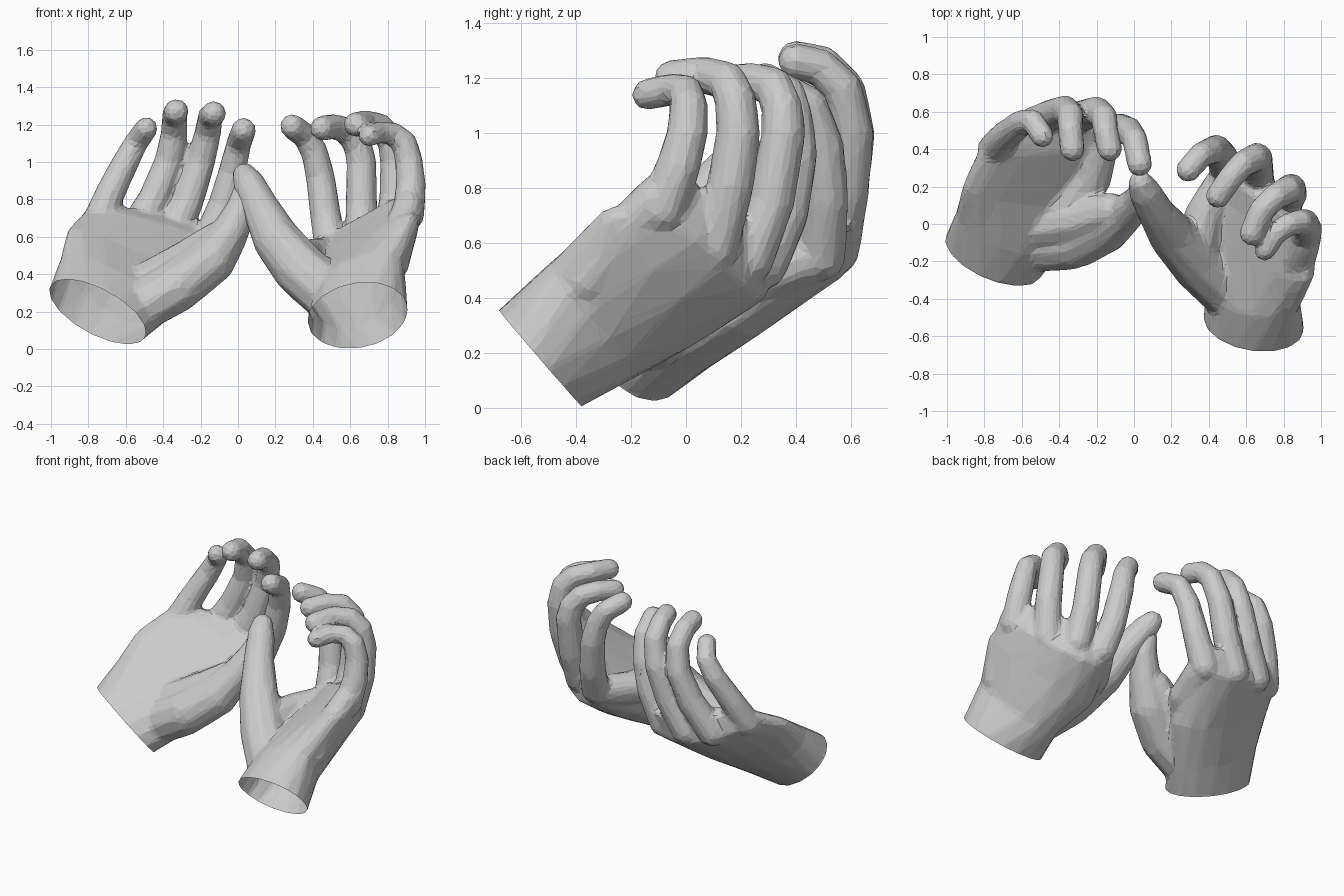
import bpy, bmesh, math
from mathutils import Vector as V

if "Cube" in bpy.data.objects:
    bpy.data.objects.remove(bpy.data.objects["Cube"])


def digit(bm, pts):
    """Chain of hulled balls (x, y, z, radius): a finger, thumb or pad."""
    for a, b in zip(pts, pts[1:]):
        part = bmesh.new()
        for p in (a, b):
            r = bmesh.ops.create_icosphere(part, subdivisions=2, radius=p[3])
            bmesh.ops.translate(part, verts=r['verts'], vec=p[:3])
        bmesh.ops.delete(part, geom=list(part.faces), context='FACES_ONLY')
        res = bmesh.ops.convex_hull(part, input=list(part.verts))
        junk = {g for g in res['geom_interior'] if isinstance(g, bmesh.types.BMVert)}
        bmesh.ops.delete(part, geom=list(junk), context='VERTS')
        me = bpy.data.meshes.new("segment")
        part.to_mesh(me)
        part.free()
        bm.from_mesh(me)
        bpy.data.meshes.remove(me)


def palm(bm, sections, n=16):
    """Loft of cupped ellipses: centre, half width, half thickness, cup."""
    rings = []
    for c, u, v, cup in sections:
        c, u, v = V(c), V(u), V(v)
        ring = []
        for i in range(n):
            t = 2 * math.pi * i / n
            s = math.cos(t)
            ring.append(bm.verts.new(c + u * s + v * math.sin(t) + v.normalized() * cup * (s * s - .3)))
        rings.append(ring)
    for a, b in zip(rings, rings[1:]):
        for i in range(n):
            j = (i + 1) % n
            bm.faces.new((a[i], a[j], b[j], b[i]))
    bm.faces.new(rings[0][::-1])
    bm.faces.new(rings[-1])


def hand(name, sections, digits):
    # outward wrist direction; the wrist is made longer and cut open later
    c, u, v, cup = sections[0]
    c = V(c)
    out = V(u).cross(V(v)).normalized()
    if out.dot(c - V(sections[1][0])) < 0:
        out.negate()
    bm = bmesh.new()
    palm(bm, [(c + out * .05, u, v, cup)] + sections)
    for d in digits:
        digit(bm, d)
    bmesh.ops.recalc_face_normals(bm, faces=bm.faces)
    me = bpy.data.meshes.new(name)
    bm.to_mesh(me)
    ob = bpy.data.objects.new(name, me)
    bpy.context.collection.objects.link(ob)
    # fuse the parts into one skin, soften the webs, then facet it
    m = ob.modifiers.new("fuse", 'REMESH')
    m.mode, m.voxel_size = 'VOXEL', 0.013
    m = ob.modifiers.new("soften", 'SMOOTH')
    m.factor, m.iterations = 0.5, 12
    m = ob.modifiers.new("facet", 'DECIMATE')
    m.ratio = 0.05
    # open wrist
    bm.clear()
    bm.from_object(ob, bpy.context.evaluated_depsgraph_get())
    bmesh.ops.bisect_plane(bm, geom=bm.verts[:] + bm.edges[:] + bm.faces[:],
                           plane_co=c, plane_no=out, clear_outer=True)
    ob.modifiers.clear()
    for f in bm.faces:
        f.smooth = False
    bm.to_mesh(me)
    bm.free()
    return ob


def finger(path, r0=.093, r1=.069):
    k = len(path) - 1
    return [(*p, r0 + (r1 - r0) * min(1, 1.3 * i / k)) for i, p in enumerate(path)]


# hand on the -x side
hand("left_side_hand", [
    ((-.75, -.17, .20), (.25, -.12, -.07), (-.07, -.11, .16), 0),
    ((-.66, -.02, .31), (.28, -.11, -.12), (-.06, -.11, .15), .03),
    ((-.55, .19, .44), (.35, -.05, -.14), (-.05, -.10, .12), .07),
    ((-.46, .47, .61), (.36, .03, -.10), (0, -.10, .09), .05),
    ((-.43, .54, .71), (.30, .05, -.06), (0, -.05, .02), .04),
], [
    finger([(-.75, .40, .67), (-.69, .47, .82), (-.60, .54, 1.0), (-.54, .55, 1.11), (-.49, .47, 1.18)], .09, .064),
    finger([(-.57, .52, .60), (-.45, .58, .80), (-.37, .61, 1.0), (-.34, .58, 1.16), (-.34, .50, 1.25), (-.33, .40, 1.27)]),
    finger([(-.38, .54, .57), (-.27, .58, .78), (-.20, .605, 1.0), (-.16, .57, 1.16), (-.15, .49, 1.24), (-.13, .40, 1.26)]),
    finger([(-.17, .49, .55), (-.08, .51, .76), (-.03, .50, .95), (.005, .45, 1.10), (.03, .32, 1.17)]),
    # thumb and its fleshy base
    [(-.55, -.12, .21, .14), (-.32, -.10, .34, .145), (-.15, -.02, .47, .135), (-.05, .05, .61, .105),
     (.02, .12, .75, .085), (.03, .17, .83, .065)],
    [(-.52, -.02, .33, .12), (-.28, .02, .45, .13), (-.12, .07, .58, .10)],
    # web between thumb and first finger
    [(-.38, .08, .40, .12), (-.23, .24, .47, .11), (-.18, .43, .54, .10)],
])

# hand on the +x side
hand("right_side_hand", [
    ((.64, -.53, .18), (-.27, .03, -.03), (0, -.15, .175), 0),
    ((.64, -.35, .32), (-.25, .05, -.08), (0, -.15, .19), .05),
    ((.66, -.11, .46), (-.32, .12, -.18), (-.04, -.13, .14), .10),
    ((.70, .10, .57), (-.27, .17, -.15), (-.05, -.11, .11), .07),
    ((.69, .18, .70), (-.22, .15, -.12), (-.03, -.05, .02), .03),
], [
    finger([(.91, -.09, .72), (.925, -.03, .87), (.915, .005, 1.0), (.89, .01, 1.10), (.83, .0, 1.15), (.76, -.05, 1.16), (.70, -.14, 1.14)], .09, .06),
    finger([(.80, .10, .58), (.84, .16, .80), (.84, .19, 1.0), (.82, .18, 1.12), (.76, .15, 1.19), (.68, .07, 1.21), (.63, -.05, 1.20)]),
    finger([(.66, .23, .54), (.66, .31, .75), (.66, .355, 1.0), (.64, .35, 1.09), (.58, .32, 1.17), (.51, .24, 1.19), (.45, .15, 1.18)]),
    finger([(.50, .28, .52), (.47, .36, .70), (.44, .40, .92), (.41, .39, 1.05), (.36, .37, 1.14), (.29, .29, 1.19)]),
    # thumb
    [(.50, -.36, .28, .15), (.34, -.21, .42, .15), (.21, -.07, .58, .13), (.12, .06, .76, .10),
     (.06, .17, .88, .088), (.035, .22, .93, .068)],
    # web between thumb and first finger
    [(.34, -.12, .46, .12), (.38, .05, .48, .11), (.47, .21, .50, .10)],
    # raised outer edge of the palm below the little finger
    [(.83, -.36, .46, .09), (.87, -.24, .62, .09), (.91, -.11, .76, .085)],
])
